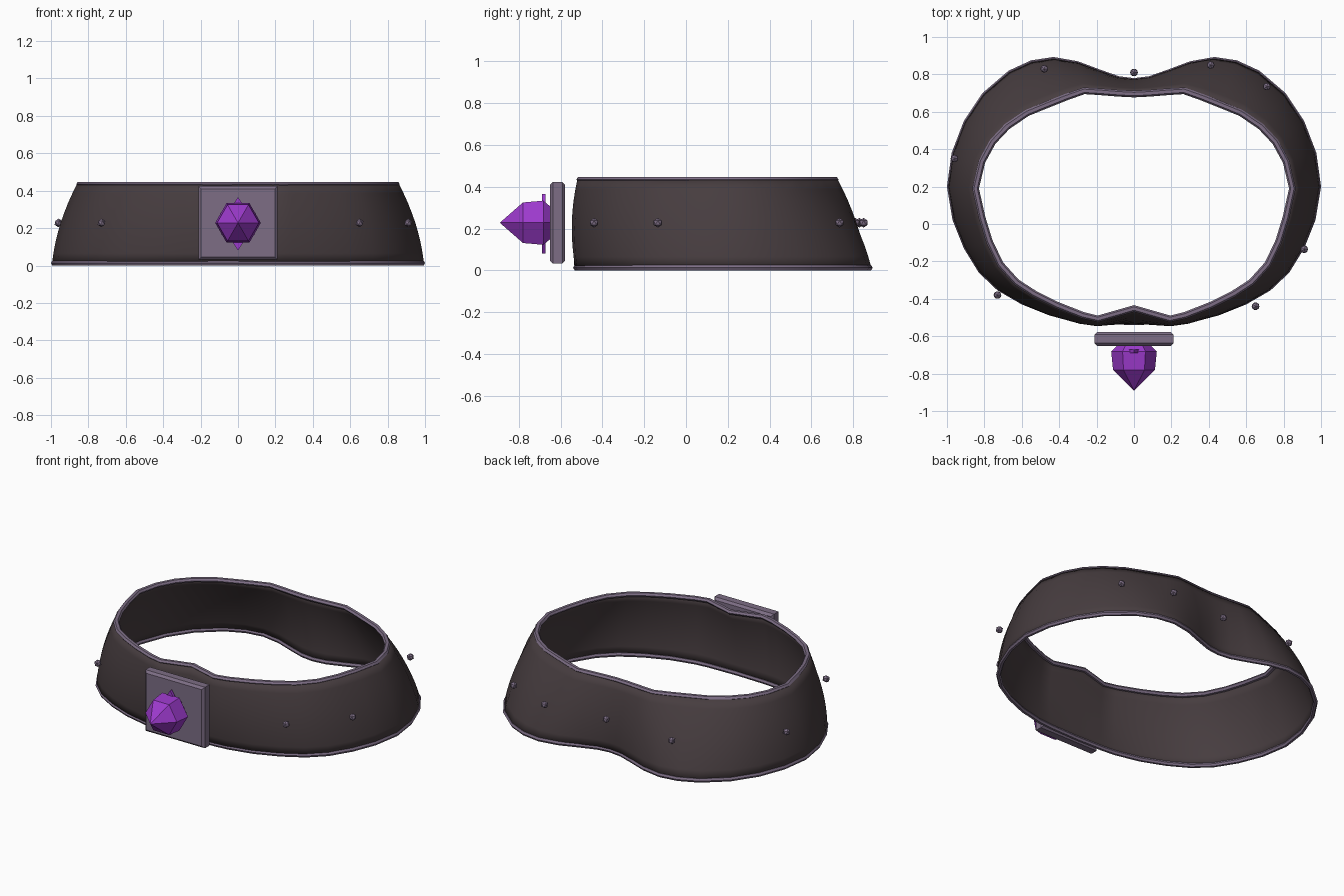
import bpy, bmesh, math
from mathutils import Vector

if "Cube" in bpy.data.objects:
    bpy.data.objects.remove(bpy.data.objects["Cube"])


def material(name, rgb):
    m = bpy.data.materials.new(name)
    m.diffuse_color = (*rgb, 1)
    m.use_nodes = True
    m.node_tree.nodes["Principled BSDF"].inputs["Base Color"].default_value = m.diffuse_color
    return m


LEATHER = material("dark leather", (0.062, 0.046, 0.050))
METAL = material("mauve metal", (0.205, 0.155, 0.235))
GEM = material("purple gem", (0.33, 0.042, 0.60))


def make(name, verts, faces, mat, smooth=None):
    me = bpy.data.meshes.new(name)
    me.from_pydata([tuple(v) for v in verts], [], faces)
    bm = bmesh.new()
    bm.from_mesh(me)
    bmesh.ops.recalc_face_normals(bm, faces=bm.faces)
    bm.to_mesh(me)
    bm.free()
    me.materials.append(mat)
    ob = bpy.data.objects.new(name, me)
    bpy.context.collection.objects.link(ob)
    if smooth:
        bpy.ops.object.select_all(action='DESELECT')
        bpy.context.view_layer.objects.active = ob
        ob.select_set(True)
        bpy.ops.object.shade_smooth_by_angle(angle=math.radians(smooth))
    return ob


def loft(name, rings, mat, wrap=False, caps=False, smooth=None):
    """Skin equal-length closed rings; wrap joins last ring to first."""
    n, k = len(rings[0]), len(rings)
    faces = []
    for r in range(k if wrap else k - 1):
        s = (r + 1) % k
        for i in range(n):
            j = (i + 1) % n
            faces.append((r * n + i, r * n + j, s * n + j, s * n + i))
    if caps:
        faces += [tuple(range(n)), tuple(range((k - 1) * n, k * n))]
    return make(name, [v for r in rings for v in r], faces, mat, smooth)


def mirrored(half):
    """Half outline from front centre to back centre, made into a closed loop."""
    return [Vector(p) for p in half] + [Vector((-x, y)) for x, y in half[-2:0:-1]]


def normals(loop):
    out = []
    for i in range(len(loop)):
        t = (loop[(i + 1) % len(loop)] - loop[i - 1]).normalized()
        out.append(Vector((t.y, -t.x)))
    return out


# Belt outlines, front centre to back centre
bottom = mirrored([(0, -.54), (.20, -.535), (.29, -.527), (.45, -.49), (.60, -.43),
                   (.73, -.355), (.83, -.26), (.91, -.13), (.97, .02), (1.0, .20),
                   (.975, .38), (.91, .55), (.81, .70), (.67, .82), (.55, .875),
                   (.43, .893), (.30, .87), (.18, .825), (.08, .79), (0, .78)])
top = mirrored([(0, -.47), (.19, -.525), (.28, -.505), (.42, -.45), (.54, -.39),
                (.64, -.325), (.73, -.225), (.79, -.10), (.83, .03), (.865, .19),
                (.83, .34), (.77, .45), (.69, .535), (.58, .61), (.47, .655),
                (.37, .695), (.27, .73), (.18, .725), (.08, .717), (0, .713)])
nb, nt = normals(bottom), normals(top)

# Band: bulges slightly between the two edges
rows = 8
rings = []
for r in range(rows + 1):
    t = r / rows
    ring = []
    for b, u, n1, n2 in zip(bottom, top, nb, nt):
        p = b.lerp(u, t) + n1.lerp(n2, t) * (0.09 * t * (1 - t) - 0.012)
        ring.append(Vector((p.x, p.y, 0.012 + 0.425 * t)))
    rings.append(ring)
band = loft("belt_band", rings, LEATHER, smooth=40)
mod = band.modifiers.new("thickness", 'SOLIDIFY')
mod.thickness = 0.012
mod.offset = 0


# Edge trims: small hexagonal section swept round each edge
def trim(name, loop, norm, z, w):
    sec = [(math.cos(a * math.pi / 3), math.sin(a * math.pi / 3)) for a in range(6)]
    rs = [[Vector((p.x + n.x * w * (c - 1), p.y + n.y * w * (c - 1), z + 0.0145 * s))
           for p, n in zip(loop, norm)] for c, s in sec]
    loft(name, rs, METAL, wrap=True, smooth=35)


trim("bottom_trim", bottom, nb, 0.0127, 0.014)
trim("top_trim", top, nt, 0.435, 0.018)

# Studs round the middle of the band
studs = [(0, .81), (.41, .85), (.71, .735), (.91, -.135), (.65, -.44),
         (-.73, -.38), (-.96, .35), (-.48, .83)]
for i, (x, y) in enumerate(studs):
    bm = bmesh.new()
    bmesh.ops.create_icosphere(bm, subdivisions=1, radius=0.023)
    vs = [v.co + Vector((x, y, 0.228)) for v in bm.verts]
    fs = [tuple(v.index for v in f.verts) for f in bm.faces]
    bm.free()
    make(f"stud_{i + 1}", vs, fs, METAL)


# Buckle plate with chamfered front and back rims
def square(y, h):
    return [Vector((sx * h * 1.08, y, 0.228 + sz * h))
            for sx, sz in ((-1, -1), (1, -1), (1, 1), (-1, 1))]


loft("buckle_plate", [square(-.578, .182), square(-.592, .196),
                      square(-.637, .196), square(-.651, .182)], METAL, caps=True)


# Hexagonal gem pointing forward
def hexagon(y, r):
    return [Vector((r * math.cos(a * math.pi / 3), y, 0.228 + r * math.sin(a * math.pi / 3)))
            for a in range(6)]


loft("gem", [hexagon(-.65, .09), hexagon(-.682, .122), hexagon(-.78, .112),
             hexagon(-.89, .001)], GEM, caps=True)

# Thin diamond setting showing above and below the gem
loft("gem_points", [[Vector((x, y, 0.223 + z)) for x, z in
                     ((0, -.143), (.09, 0), (0, .143), (-.09, 0))]
                    for y in (-.672, -.69)], GEM, caps=True)
